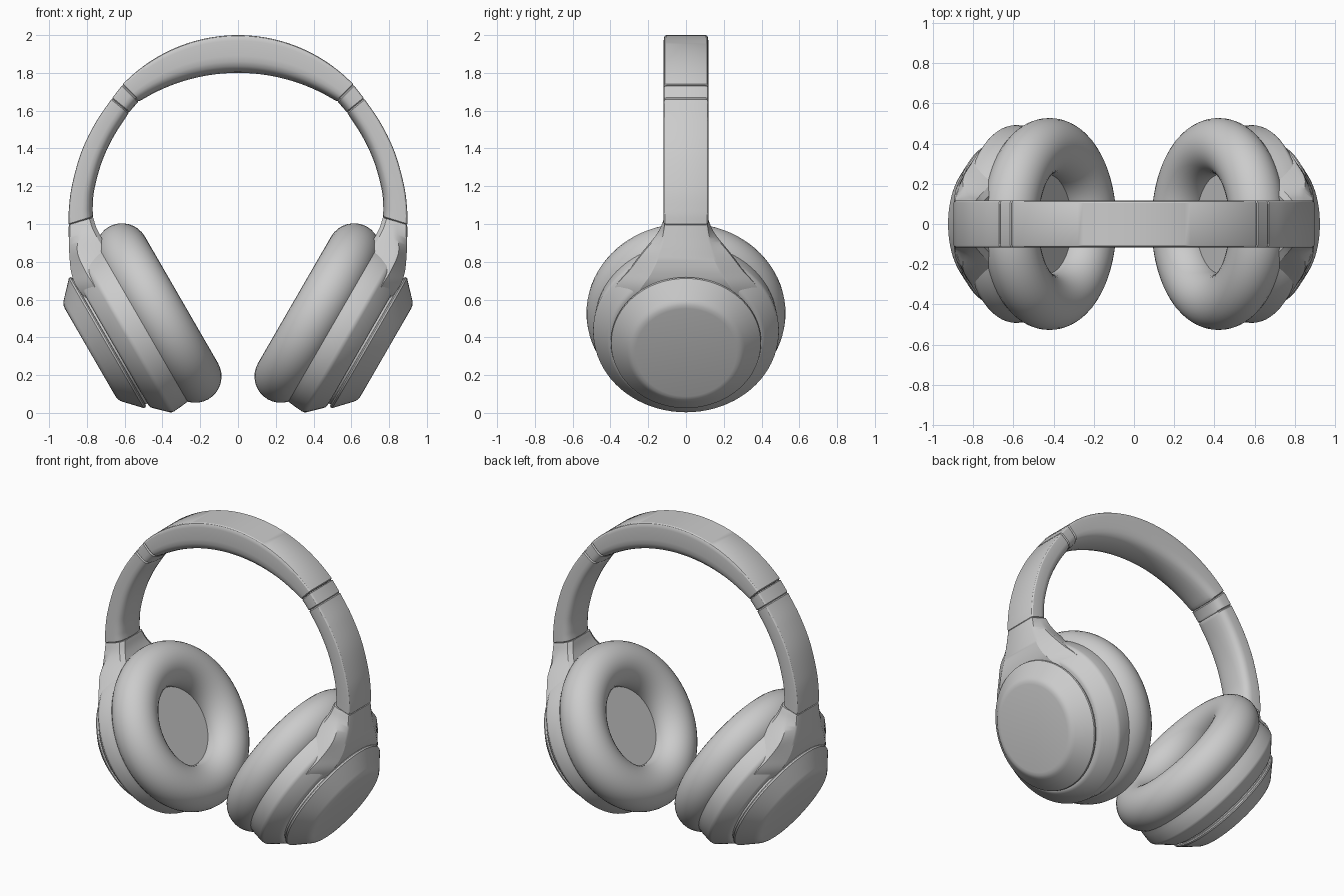
import bpy, bmesh
from math import sin, cos, pi, radians, asin
from mathutils import Vector

if "Cube" in bpy.data.objects:
    bpy.data.objects.remove(bpy.data.objects["Cube"])

# Ear cup frame: axis points outward and down, centre of the cup at height V0 in its plane
AXIS = Vector((cos(radians(30)), 0, -0.5))
UP = Vector((0.5, 0, cos(radians(30))))
CENTRE = UP * 0.668


def finish(name, bm, mirror=True, angle=28):
    bmesh.ops.remove_doubles(bm, verts=bm.verts, dist=1e-5)
    bmesh.ops.recalc_face_normals(bm, faces=bm.faces)
    me = bpy.data.meshes.new(name)
    bm.to_mesh(me)
    bm.free()
    ob = bpy.data.objects.new(name, me)
    bpy.context.collection.objects.link(ob)
    bpy.ops.object.select_all(action='DESELECT')
    ob.select_set(True)
    bpy.context.view_layer.objects.active = ob
    bpy.ops.object.shade_smooth_by_angle(angle=radians(angle))
    if mirror:
        ob.modifiers.new("other_side", 'MIRROR').use_axis = (True, False, False)
    return ob


def loft(name, rings, caps=True, **kw):
    bm = bmesh.new()
    rows = [[bm.verts.new(p) for p in ring] for ring in rings]
    for a, b in zip(rows, rows[1:]):
        n = len(a)
        for i in range(n):
            bm.faces.new((a[i], a[(i + 1) % n], b[(i + 1) % n], b[i]))
    if caps:
        bm.faces.new(rows[0])
        bm.faces.new(rows[-1])
    return finish(name, bm, **kw)


def lathe(name, profile, n=80, caps=True, **kw):
    # profile of (distance along the cup axis, radius)
    rings = [[CENTRE + AXIS * u + UP * (r * cos(2 * pi * i / n)) + Vector((0, r * sin(2 * pi * i / n), 0))
              for i in range(n)] for u, r in profile]
    return loft(name, rings, caps, **kw)


def smooth_rows(rows, steps):
    # Catmull-Rom interpolation between rows of numbers
    ext = [[2 * a - b for a, b in zip(rows[0], rows[1])]] + rows + \
          [[2 * a - b for a, b in zip(rows[-1], rows[-2])]]
    out = []
    for k in range(len(rows) - 1):
        for s in range(steps):
            t = s / steps
            out.append([0.5 * (2 * b + (c - a) * t + (2 * a - 5 * b + 4 * c - d) * t * t
                               + (3 * b - a - 3 * c + d) * t ** 3)
                        for a, b, c, d in zip(*ext[k:k + 4])])
    return out + [rows[-1]]


# Band section: fraction from outer to inner surface, half width
HALF = [(0, 0.105), (0.02, 0.112), (0.07, 0.117), (0.15, 0.118), (0.55, 0.118), (0.7, 0.114),
        (0.82, 0.104), (0.91, 0.085), (0.97, 0.055), (1, 0.02)]
SECTION = HALF + [(t, -y) for t, y in reversed(HALF)]


def band(name, rows, **kw):
    # rows of outer x, outer z, inner x, inner z; ends are pinched to form seams
    def ring(row, shrink=1.0, shift=0.0, other=None):
        o, i = Vector((row[0], 0, row[1])), Vector((row[2], 0, row[3]))
        if other:
            d = Vector((other[0] - row[0], 0, other[1] - row[1])).normalized() * shift
            o, i = o + d, i + d
        return [o.lerp(i, 0.5 + (t - 0.5) * shrink) + Vector((0, y * shrink, 0)) for t, y in SECTION]
    rings = [ring(rows[0], 0.94)] + [ring(rows[0], 1, 0.006, rows[1])] + [ring(r) for r in rows[1:-1]]
    rings += [ring(rows[-1], 1, 0.006, rows[-2]), ring(rows[-1], 0.94)]
    return loft(name, rings, **kw)


# Headband pad: outer and inner arcs of different radius
pad = []
for k in range(49):
    f = -1 + 2 * k / 48
    a, b = f * asin(0.612 / 0.846), f * asin(0.524 / 0.979)
    pad.append([0.846 * sin(a), 1.154 + 0.846 * cos(a), 0.979 * sin(b), 0.821 + 0.979 * cos(b)])
band("headband_pad", pad, mirror=False)

# Slider collar and side arm
band("slider_collar", smooth_rows([[0.612, 1.736, 0.526, 1.648], [0.64, 1.70, 0.552, 1.62],
                                   [0.668, 1.664, 0.577, 1.59]], 3))
band("side_arm", smooth_rows([[0.668, 1.664, 0.577, 1.59], [0.755, 1.535, 0.66, 1.46],
                              [0.83, 1.38, 0.722, 1.325], [0.88, 1.2, 0.761, 1.18],
                              [0.896, 1.07, 0.769, 1.09], [0.896, 0.995, 0.767, 1.035]], 7))

# Neck flaring from the arm into the cup:
# z, outer x, outer width, middle x, middle width, inner x, inner width
neck = smooth_rows([[1.035, 0.896, 0.113, 0.83, 0.118, 0.767, 0.108],
                    [0.97, 0.896, 0.124, 0.832, 0.152, 0.745, 0.135],
                    [0.88, 0.893, 0.15, 0.838, 0.23, 0.695, 0.19],
                    [0.78, 0.882, 0.195, 0.797, 0.305, 0.637, 0.27],
                    [0.70, 0.85, 0.25, 0.75, 0.375, 0.59, 0.34],
                    [0.60, 0.765, 0.31, 0.69, 0.43, 0.53, 0.40]], 6)
rings = []
for z, xo, wo, xm, wm, xi, wi in neck:
    side = [(xo, wo - 0.012), (xo - 0.006, wo), (xm + 0.012, wm - 0.004), (xm - 0.012, wm),
            (xi + 0.02, wi + 0.008), (xi, wi - 0.02)]
    loop = side + [(x, -w) for x, w in reversed(side)]
    rings.append([(x, w, z - 0.04 * (x - xi) / (xo - xi)) for x, w in loop])
loft("cup_neck", rings)

# Ear cup shell, outer cover and cushion
lathe("cup_shell", [(0.13, 0.44), (0.15, 0.465), (0.165, 0.478), (0.23, 0.487), (0.29, 0.492), (0.302, 0.49),
                    (0.312, 0.484), (0.378, 0.42), (0.386, 0.411), (0.39, 0.40), (0.39, 0.36)])
lathe("cup_cover", [(0.37, 0.384), (0.402, 0.384), (0.404, 0.393), (0.41, 0.398), (0.42, 0.396),
                    (0.498, 0.313), (0.508, 0.301), (0.515, 0.287), (0.518, 0.268)])
tube = [(0.1 + 0.14 * cos(2 * pi * k / 32), 0.387 + 0.14 * sin(2 * pi * k / 32)) for k in range(33)]
lathe("ear_cushion", tube, caps=False)
lathe("speaker_cover", [(0.115, 0.27), (0.15, 0.27)])
